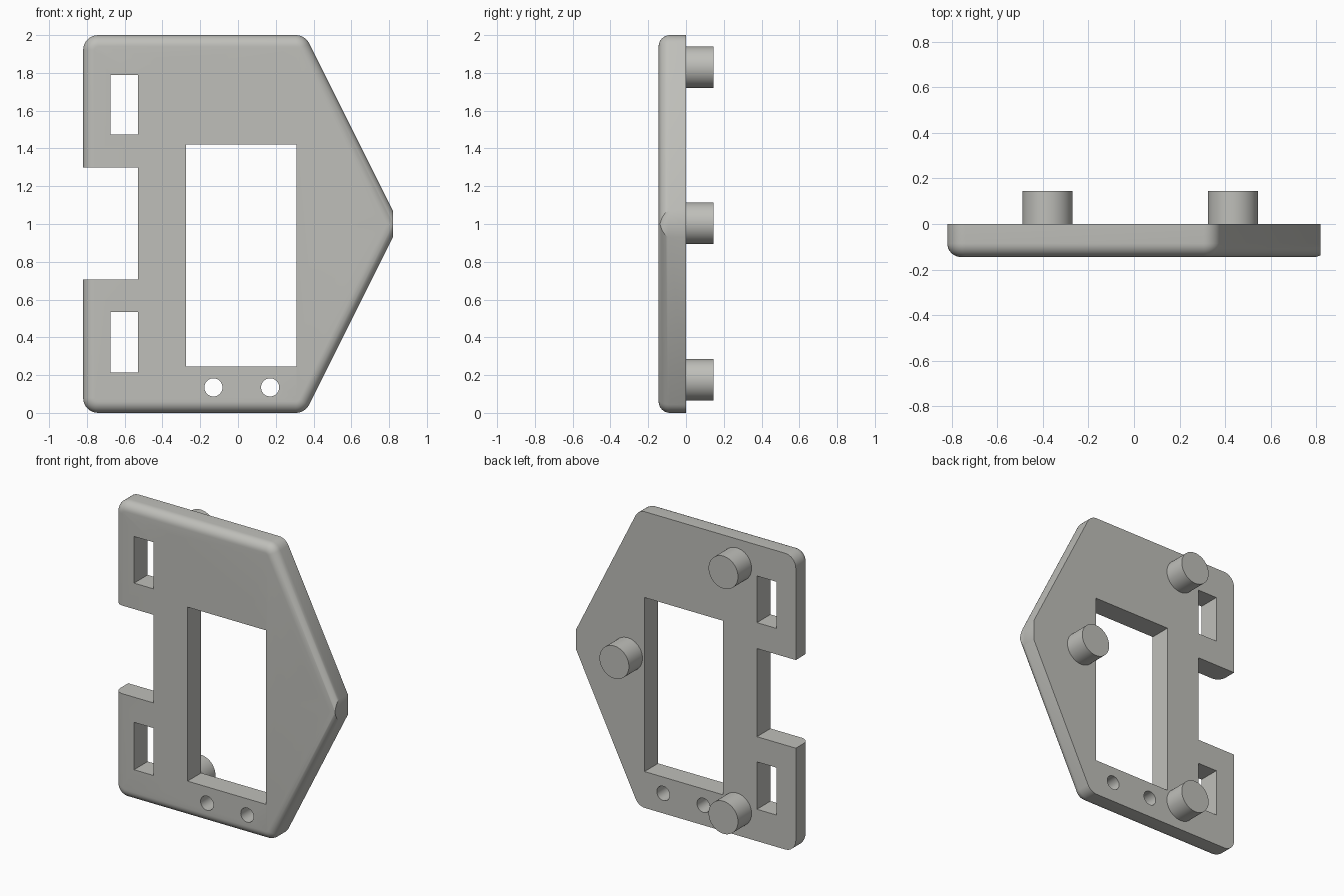
import bpy, bmesh, math
from mathutils import Vector

if "Cube" in bpy.data.objects:
    bpy.data.objects.remove(bpy.data.objects["Cube"])

grey = bpy.data.materials.new("warm light grey")
grey.diffuse_color = (0.52, 0.52, 0.49, 1)
grey.use_nodes = True
grey.node_tree.nodes["Principled BSDF"].inputs["Base Color"].default_value = grey.diffuse_color

T = 0.145          # plate thickness and standoff length
HOLE_R = 0.048
FILLET = 0.06
# outline corners (x, z, rounding radius), counter-clockwise
CORNERS = [(-0.82, 0, 0.08), (0.355, 0, 0.08), (0.855, 1.0, 0), (0.355, 2, 0.08), (-0.82, 2, 0.08)]


def outline(inset):
    """Rounded outline, moved inwards by inset."""
    pts, n = [], len(CORNERS)
    for i, (x, z, r) in enumerate(CORNERS):
        p = Vector((x, z))
        d0 = (p - Vector(CORNERS[i - 1][:2])).normalized()
        d1 = (Vector(CORNERS[(i + 1) % n][:2]) - p).normalized()
        n0, n1 = Vector((-d0.y, d0.x)), Vector((-d1.y, d1.x))
        miter = (n0 + n1) / (1 + n0.dot(n1))
        if r == 0:
            pts.append(p + miter * inset)
            continue
        centre = p + miter * r
        a0 = math.atan2(-n0.y, -n0.x)
        turn = n0.angle(n1)
        for k in range(9):
            a = a0 + turn * k / 8
            pts.append(centre + Vector((math.cos(a), math.sin(a))) * (r - inset))
    return pts


def finish(bm, name):
    bmesh.ops.recalc_face_normals(bm, faces=bm.faces)
    me = bpy.data.meshes.new(name)
    bm.to_mesh(me)
    bm.free()
    me.materials.append(grey)
    ob = bpy.data.objects.new(name, me)
    bpy.context.collection.objects.link(ob)
    return ob


def box(x0, x1, z0, z1, y0=-0.3, y1=0.3):
    bm = bmesh.new()
    bmesh.ops.create_cube(bm, size=1)
    for v in bm.verts:
        v.co = (x0 + (v.co.x + 0.5) * (x1 - x0), y0 + (v.co.y + 0.5) * (y1 - y0),
                z0 + (v.co.z + 0.5) * (z1 - z0))
    return finish(bm, "cutter")


def cylinder(x, z, r, y0, y1, name):
    bm = bmesh.new()
    bmesh.ops.create_cone(bm, cap_ends=True, segments=48, radius1=r, radius2=r, depth=y1 - y0)
    for v in bm.verts:
        v.co = (x + v.co.x, (y0 + y1) / 2 + v.co.z, z + v.co.y)
    return finish(bm, name)


def cut(ob, cutter):
    mod = ob.modifiers.new("cut", 'BOOLEAN')
    mod.operation, mod.solver, mod.object = 'DIFFERENCE', 'EXACT', cutter
    bpy.context.view_layer.objects.active = ob
    bpy.ops.object.modifier_apply(modifier=mod.name)
    bpy.data.objects.remove(cutter)


def smooth(ob):
    bpy.ops.object.select_all(action='DESELECT')
    ob.select_set(True)
    bpy.context.view_layer.objects.active = ob
    bpy.ops.object.shade_smooth_by_angle(angle=math.radians(30))


# plate: stacked outlines giving a rounded front rim
bm = bmesh.new()
layers = [(0, 0)]
for k in range(9):
    a = math.pi / 2 * k / 8
    layers.append((-T + FILLET * (1 - math.sin(a)), FILLET * (1 - math.cos(a))))
rings = [[bm.verts.new((p.x, y, p.y)) for p in outline(d)] for y, d in layers]
for a, b in zip(rings, rings[1:]):
    for i in range(len(a)):
        j = (i + 1) % len(a)
        bm.faces.new((a[i], a[j], b[j], b[i]))
bm.faces.new(rings[0])
bm.faces.new(rings[-1])
plate = finish(bm, "mounting_plate")

# blunt tip, side notch, main window and two strap slots
for c in [(0.82, 1.0, 0.5, 1.5), (-1, -0.53, 0.705, 1.30), (-0.275, 0.31, 0.245, 1.42),
          (-0.675, -0.53, 0.215, 0.535), (-0.675, -0.53, 1.475, 1.79)]:
    cut(plate, box(*c))

# screw holes
STANDOFFS = [(-0.38, 1.83), (-0.38, 0.175), (0.435, 1.005)]
HOLES = STANDOFFS + [(-0.13, 1.535), (0.17, 1.535), (-0.13, 0.135), (0.17, 0.135),
                     (0.615, 1.12), (0.615, 0.89)]
for x, z in HOLES:
    cut(plate, cylinder(x, z, HOLE_R, -0.3, 0.3, "cutter"))
smooth(plate)

# hollow standoffs on the back
for x, z in STANDOFFS:
    post = cylinder(x, z, 0.11, 0, T, "standoff")
    cut(post, cylinder(x, z, HOLE_R, -0.3, 0.3, "cutter"))
    smooth(post)
